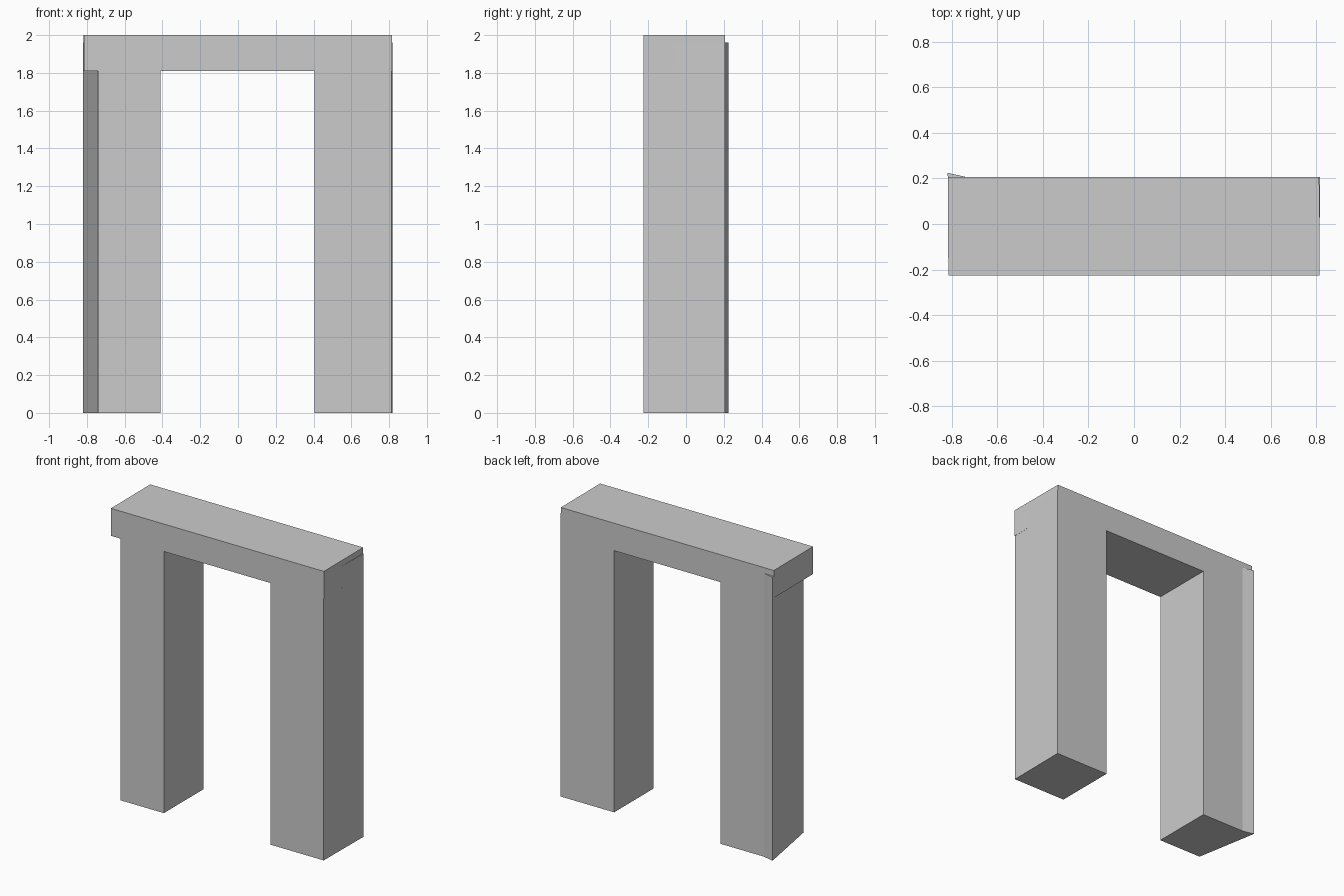
import bpy
import bmesh

cube = bpy.data.objects.get("Cube")
if cube:
    bpy.data.objects.remove(cube, do_unlink=True)

# Single stone colour
stone = bpy.data.materials.new("light_grey_stone")
stone.use_nodes = True
GREY = (0.6, 0.6, 0.6, 1.0)
stone.diffuse_color = GREY
for node in stone.node_tree.nodes:
    if node.type == 'BSDF_PRINCIPLED':
        node.inputs["Base Color"].default_value = GREY


def prism(name, plan, bottom, top):
    """Extrude a ground-plan outline upward into a closed block."""
    bm = bmesh.new()
    base = bm.faces.new([bm.verts.new((x, y, bottom)) for x, y in plan])
    grown = bmesh.ops.extrude_face_region(bm, geom=[base])["geom"]
    verts = [g for g in grown if isinstance(g, bmesh.types.BMVert)]
    bmesh.ops.translate(bm, verts=verts, vec=(0, 0, top - bottom))
    bmesh.ops.recalc_face_normals(bm, faces=bm.faces)
    mesh = bpy.data.meshes.new(name)
    bm.to_mesh(mesh)
    bm.free()
    mesh.materials.append(stone)
    obj = bpy.data.objects.new(name, mesh)
    bpy.context.collection.objects.link(obj)
    return obj


FRONT, BACK, FLARE = -0.225, 0.207, 0.225
UNDER, LIP, TOP = 1.81, 1.96, 2.0

# Lintel with slightly skewed ends
prism("lintel", [(-0.815, FRONT), (0.815, FRONT), (0.813, BACK), (-0.817, BACK)],
      UNDER, TOP)

# Straight leg on the left
prism("left_leg", [(0.405, FRONT), (0.813, FRONT), (0.817, BACK), (0.405, BACK)],
      0, UNDER)

# Tapered leg on the right, its back outer corner flared
prism("right_leg", [(-0.41, FRONT), (-0.41, BACK), (-0.74, BACK),
                    (-0.82, FLARE), (-0.74, FRONT)], 0, UNDER)

# Leg corners that stand proud of the lintel
prism("right_leg_lip", [(-0.74, BACK), (-0.82, FLARE), (-0.817, BACK)], UNDER, LIP)
prism("left_leg_lip", [(0.8143, -0.07), (0.817, BACK), (0.813, BACK)], UNDER, LIP)
